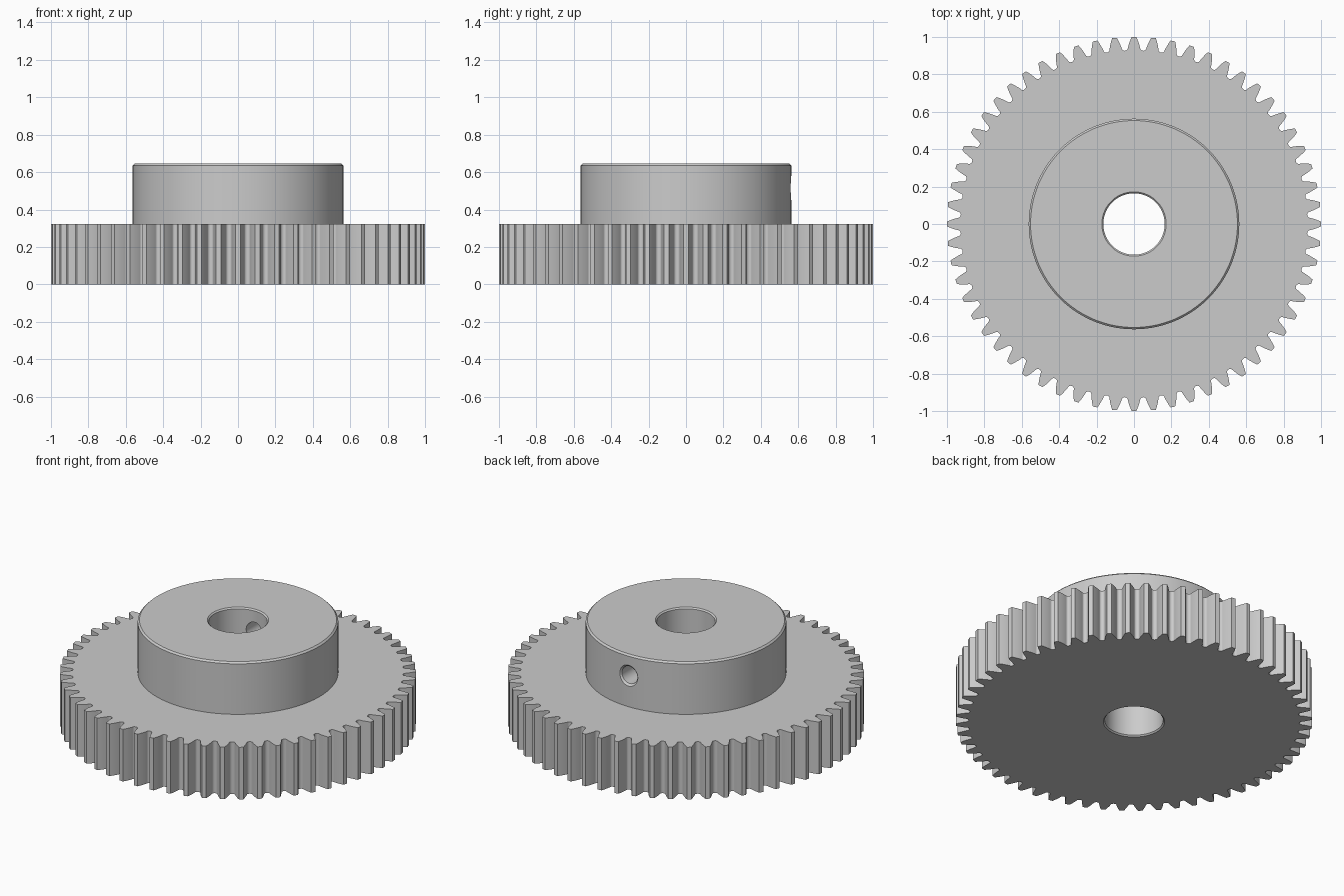
import bpy
import bmesh
from math import acos, cos, sin, tan, pi, radians
from mathutils import Matrix

if "Cube" in bpy.data.objects:
    bpy.data.objects.remove(bpy.data.objects["Cube"], do_unlink=True)

TEETH = 60
MODULE = 2 / (TEETH + 2)
TIP = 1.0
ROOT = TIP - 2.25 * MODULE
PITCH = TEETH * MODULE / 2
BASE = PITCH * cos(radians(20))
FLANK = 0.94            # radius where the flank meets the root fillet
WIDTH = 10 * MODULE
HEIGHT = 2 * WIDTH
HUB = 0.563
BORE = 0.164
SCREW = 0.053
SCREW_Z = 0.515


def make_object(name, bm):
    bmesh.ops.recalc_face_normals(bm, faces=bm.faces)
    mesh = bpy.data.meshes.new(name)
    bm.to_mesh(mesh)
    bm.free()
    obj = bpy.data.objects.new(name, mesh)
    bpy.context.collection.objects.link(obj)
    return obj


def lathe(name, profile, segments):
    """Closed solid of revolution about z from (radius, height) pairs."""
    bm = bmesh.new()
    rings = [[bm.verts.new((r * cos(2 * pi * i / segments),
                            r * sin(2 * pi * i / segments), z))
              for i in range(segments)] for r, z in profile]
    for low, high in zip(rings, rings[1:]):
        for i in range(segments):
            j = (i + 1) % segments
            bm.faces.new((low[i], low[j], high[j], high[i]))
    bm.faces.new(rings[0][::-1])
    bm.faces.new(rings[-1])
    return make_object(name, bm)


def half_tooth(r):
    """Half the angular thickness of an involute tooth at radius r."""
    def inv(a):
        return tan(a) - a
    return pi / (2 * TEETH) + inv(radians(20)) - inv(acos(BASE / r))


def gear_outline():
    radii = [FLANK + (TIP - FLANK) * k / 5 for k in range(6)]
    gap = pi / TEETH - half_tooth(FLANK)
    points = []
    for n in range(TEETH):
        mid = 2 * pi * n / TEETH
        points += [(r, mid - half_tooth(r)) for r in radii]
        points += [(r, mid + half_tooth(r)) for r in reversed(radii)]
        # rounded valley up to the next tooth
        for k in range(1, 8):
            t = pi * k / 8
            points.append((FLANK - (FLANK - ROOT) * sin(t),
                           mid + pi / TEETH - gap * cos(t)))
    return [(r * cos(a), r * sin(a), 0) for r, a in points]


def boolean(target, tool, operation):
    mod = target.modifiers.new(operation.title(), 'BOOLEAN')
    mod.operation = operation
    mod.solver = 'EXACT'
    mod.object = tool
    bpy.context.view_layer.objects.active = target
    bpy.ops.object.modifier_apply(modifier=mod.name)
    bpy.data.objects.remove(tool, do_unlink=True)


# Toothed wheel
bm = bmesh.new()
face = bm.faces.new([bm.verts.new(p) for p in gear_outline()])
top = bmesh.ops.extrude_face_region(bm, geom=[face])
bmesh.ops.translate(bm, vec=(0, 0, WIDTH),
                    verts=[v for v in top["geom"] if isinstance(v, bmesh.types.BMVert)])
gear = make_object("spur_gear", bm)

# Hub with a chamfered top rim
c = 0.01
hub = lathe("hub", [(HUB, WIDTH / 2), (HUB, HEIGHT - c), (HUB - c, HEIGHT)], 128)
boolean(gear, hub, 'UNION')

# Shaft bore, chamfered at both ends
c = 0.008
e = 0.02
bore = lathe("bore_cutter", [(BORE + c + e, -e), (BORE, c), (BORE, HEIGHT - c),
                             (BORE + c + e, HEIGHT + e)], 96)
boolean(gear, bore, 'DIFFERENCE')

# Countersunk set screw hole through the back of the hub
screw = lathe("screw_hole_cutter", [(SCREW, 0.05), (SCREW, HUB - 0.012),
                                    (SCREW + 0.03, HUB + 0.018)], 48)
screw.data.transform(Matrix.Translation((0, 0, SCREW_Z)) @ Matrix.Rotation(-pi / 2, 4, 'X'))
boolean(gear, screw, 'DIFFERENCE')

# Smooth the curved walls, keep the rims crisp
bpy.ops.object.select_all(action='DESELECT')
gear.select_set(True)
bpy.context.view_layer.objects.active = gear
bpy.ops.object.shade_smooth_by_angle(angle=radians(30))
